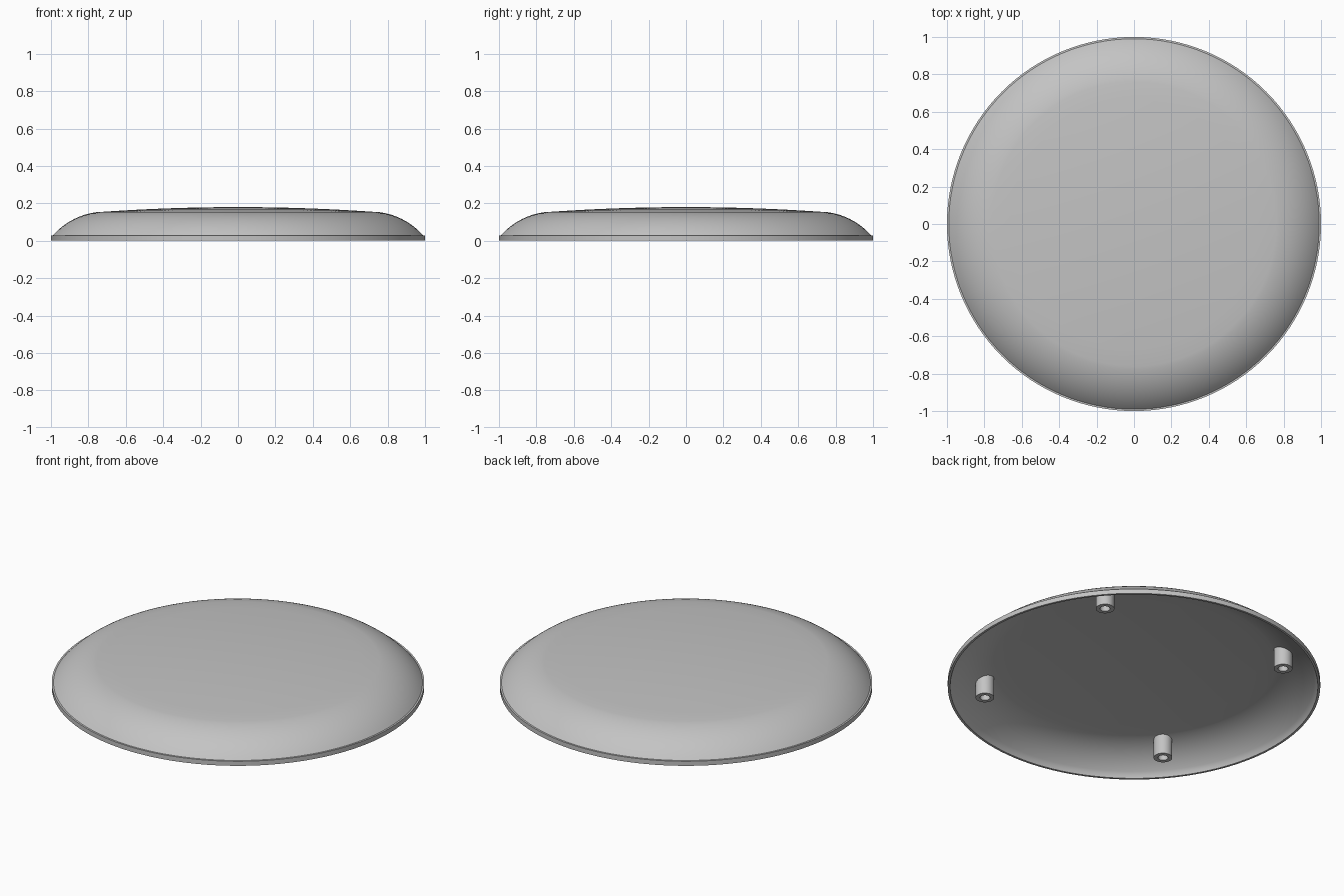
import bpy, bmesh
from math import sin, cos, radians, sqrt, tau
from mathutils import Vector

cube = bpy.data.objects.get("Cube")
if cube:
    bpy.data.objects.remove(cube, do_unlink=True)

# Material
grey = bpy.data.materials.new("plain_grey")
grey.use_nodes = True
colour = (0.55, 0.55, 0.55, 1)
grey.diffuse_color = colour
grey.node_tree.nodes["Principled BSDF"].inputs["Base Color"].default_value = colour

# Shoulder arc and shell dimensions
ARC_R, ARC_X, ARC_Z = 0.374, 0.708, -0.218
WALL = 0.014
CROWN_R, CROWN_Z, CROWN_RISE = 0.76, 0.152, 0.028


def lathe(name, profile, steps, closed, location=(0, 0, 0), shape=None):
    """Revolve an (r, z) profile around the vertical axis."""
    bm = bmesh.new()
    verts = [bm.verts.new((r, 0, z)) for r, z in profile]
    pairs = list(zip(verts, verts[1:]))
    if closed:
        pairs.append((verts[-1], verts[0]))
    edges = [bm.edges.new(p) for p in pairs]
    bmesh.ops.spin(bm, geom=verts + edges, cent=(0, 0, 0), axis=(0, 0, 1),
                   angle=tau, steps=steps)
    bmesh.ops.remove_doubles(bm, verts=bm.verts, dist=0.0005)
    bmesh.ops.recalc_face_normals(bm, faces=bm.faces)
    if shape:
        for v in bm.verts:
            shape(v)
    mesh = bpy.data.meshes.new(name)
    bm.to_mesh(mesh)
    bm.free()
    mesh.materials.append(grey)
    obj = bpy.data.objects.new(name, mesh)
    obj.location = location
    bpy.context.collection.objects.link(obj)
    bpy.ops.object.select_all(action='DESELECT')
    obj.select_set(True)
    bpy.context.view_layer.objects.active = obj
    bpy.ops.object.shade_smooth_by_angle(angle=radians(30))
    return obj


def dome(inset):
    """Shallow crown followed by the rounded shoulder, from axis to rim."""
    crown = [(CROWN_R * i / 8, CROWN_Z - inset + CROWN_RISE * (1 - (i / 8) ** 2))
             for i in range(8)]
    slopes = [radians(8 + 41 * i / 14) for i in range(15)]
    r = ARC_R - inset
    return crown + [(ARC_X + r * sin(s), ARC_Z + r * cos(s)) for s in slopes]


# Domed cover with a small stepped rim
rim = [(1, 0.027), (1, 0), (0.987, 0)]
lathe("domed_cover", dome(0) + rim + dome(WALL)[::-1], 128, False)

# Four hollow mounting posts whose tops follow the inside of the cover
for i in range(4):
    a = radians(39 + 90 * i)
    centre = Vector((0.815 * cos(a), 0.815 * sin(a), 0))

    def meet_cover(v):
        if v.co.z > 0.05:
            r = (v.co + centre).xy.length
            v.co.z = ARC_Z + sqrt((ARC_R - WALL / 2) ** 2 - (r - ARC_X) ** 2)

    lathe(f"mounting_post_{i + 1}",
          [(0.05, 0.02), (0.05, 0.1), (0.027, 0.1), (0.027, 0.02)],
          32, True, centre, meet_cover)
